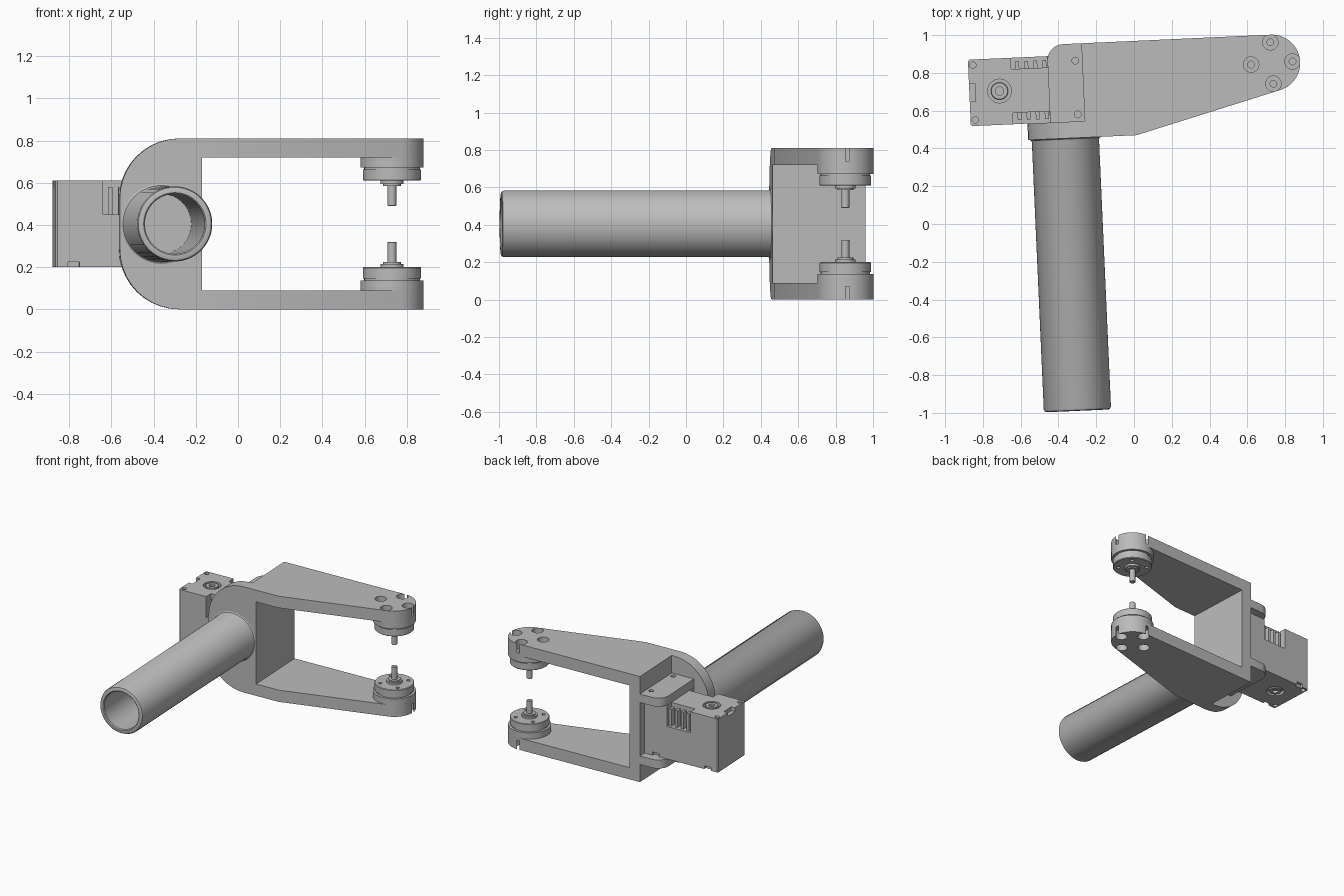
import bpy, bmesh, math
from mathutils import Matrix, Vector

if "Cube" in bpy.data.objects:
    bpy.data.objects.remove(bpy.data.objects["Cube"])

# The model is built in a straight frame (u, v, z), then turned slightly about z.
TILT = math.radians(2.55)
H = 0.81                       # total height; most parts mirror about H / 2
WEB, FRONT, BACK, STEP = -0.236, 0.469, 0.968, 0.556
TIP = (0.767, 0.819)

grey = bpy.data.materials.new("mid grey")
grey.diffuse_color = (0.5, 0.5, 0.5, 1)
grey.use_nodes = True
grey.node_tree.nodes["Principled BSDF"].inputs["Base Color"].default_value = grey.diffuse_color


def finish(name, bm):
    bmesh.ops.remove_doubles(bm, verts=bm.verts, dist=1e-5)
    bmesh.ops.recalc_face_normals(bm, faces=bm.faces)
    mesh = bpy.data.meshes.new(name)
    bm.to_mesh(mesh)
    bm.free()
    obj = bpy.data.objects.new(name, mesh)
    bpy.context.collection.objects.link(obj)
    return obj


def prism(name, pts, lo, hi, axis="z"):
    """Extrude an outline along z (u, v points) or along v (u, z points)."""
    bm = bmesh.new()
    place = (lambda a, b: (a, b, lo)) if axis == "z" else (lambda a, b: (a, lo, b))
    face = bm.faces.new([bm.verts.new(place(*p)) for p in pts])
    new = bmesh.ops.extrude_face_region(bm, geom=[face])["geom"]
    shift = Vector((0, 0, hi - lo) if axis == "z" else (0, hi - lo, 0))
    bmesh.ops.translate(bm, vec=shift, verts=[g for g in new if isinstance(g, bmesh.types.BMVert)])
    return finish(name, bm)


def box(name, u0, u1, v0, v1, z0, z1):
    return prism(name, [(u0, v0), (u1, v0), (u1, v1), (u0, v1)], z0, z1)


def lathe(name, profile, matrix=Matrix(), segs=48):
    """Spin an (r, z) profile about z, then place it."""
    bm = bmesh.new()
    vs = [bm.verts.new((r, 0, z)) for r, z in profile]
    es = [bm.edges.new(p) for p in zip(vs, vs[1:])]
    bmesh.ops.spin(bm, geom=vs + es, cent=(0, 0, 0), axis=(0, 0, 1),
                   angle=math.tau, steps=segs, use_duplicate=False)
    bm.transform(matrix)
    return finish(name, bm)


def rod(r, u, v, z0, z1):
    return lathe("cutter", [(0, z0), (r, z0), (r, z1), (0, z1)], Matrix.Translation((u, v, 0)), 24)


def combine(target, others, op="DIFFERENCE"):
    for other in others:
        other.hide_render = True
        mod = target.modifiers.new("bool", "BOOLEAN")
        mod.operation, mod.object, mod.solver = op, other, "EXACT"
        bpy.context.view_layer.objects.active = target
        bpy.ops.object.modifier_apply(modifier=mod.name)
        bpy.data.objects.remove(other)


def arc(cx, cy, r, a0, a1, n):
    return [(cx + r * math.cos(math.radians(a0 + (a1 - a0) * i / n)),
             cy + r * math.sin(math.radians(a0 + (a1 - a0) * i / n))) for i in range(n + 1)]


def both(z0, z1):
    """A height range and its mirror image."""
    return [(z0, z1), (H - z1, H - z0)]


# Fork: tapered arms joined by a web
outline = [(WEB, BACK), (WEB, FRONT), (0.034, FRONT)] + arc(*TIP, 0.15, -75.3, 90, 24)
fork = prism("fork_frame", outline, 0, H)
combine(fork, [box("cutter", -0.149, 1.2, 0.2, 1.3, 0.09, 0.72)])

# Rounded flange behind the handle, and the two lugs that hold the motor
flange = prism("flange", [(WEB + 0.03, 0), (WEB + 0.03, H)] + arc(-0.255, H - 0.285, 0.285, 90, 180, 10)
               + arc(-0.255, 0.285, 0.285, 180, 270, 10), FRONT, STEP, "v")
lug_pts = [(WEB + 0.03, BACK), (WEB + 0.03, STEP - 0.03), (-0.419, STEP - 0.03)]
lug_pts += arc(-0.334, BACK - 0.085, 0.085, 180, 90, 8)
lugs = [prism("lug", lug_pts, z0, z1) for z0, z1 in both(0.135, 0.2)]
combine(fork, [flange] + lugs, "UNION")

# Lug screw holes, and counterbored holes at the arm tips
cutters = [rod(0.018, -0.272, v, z0, z1) for v in (0.593, 0.878) for z0, z1 in both(0.1345, 0.2005)]
for k in range(4):
    a = k * math.pi / 2 + 0.03
    u, v = TIP[0] + 0.11 * math.cos(a), TIP[1] + 0.11 * math.sin(a)
    for r, z0, z1 in ((0.041, -0.02, 0.07), (0.018, 0.06, 0.1)):
        cutters += [rod(r, u, v, *zz) for zz in both(z0, z1)]
combine(fork, cutters)

# Tip collar, round motor and shaft on each arm
for side in ("lower", "upper"):
    m = Matrix.Translation((*TIP, 0))
    if side == "upper":
        m = Matrix.Translation((*TIP, H)) @ Matrix.Diagonal((1, 1, -1, 1))
    lathe(side + "_tip_collar", [(0, 0.09), (0.15, 0.09), (0.15, 0.137), (0, 0.137)], m)
    disc = lathe(side + "_round_motor", [(0, 0.137), (0.132, 0.137), (0.132, 0.147), (0.138, 0.147),
                                         (0.138, 0.196), (0.134, 0.2), (0, 0.2)], m)
    z0, z1 = both(0.18, 0.22)[side == "upper"]
    combine(disc, [rod(0.013, TIP[0] + 0.1 * math.cos(a), TIP[1] + 0.1 * math.sin(a), z0, z1)
                   for a in (0.8, 2.37, 3.94, 5.51)])
    lathe(side + "_shaft", [(0, 0.2), (0.055, 0.2), (0.055, 0.215), (0.042, 0.215), (0.042, 0.225),
                            (0.021, 0.225), (0.021, 0.318), (0.019, 0.32), (0, 0.32)], m, 32)

# Hollow handle tube
L = 1.444
lathe("handle_tube", [(0, 0), (0.19, 0), (0.182, 0.004), (0.178, 0.012), (0.178, L - 0.015),
                      (0.173, L - 0.004), (0.163, L), (0.148, L), (0.142, L - 0.006),
                      (0.142, 0.01), (0, 0.01)],
      Matrix.Translation((-0.343, FRONT, 0.405)) @ Matrix.Rotation(math.pi / 2, 4, "X"), 64)

# Box motor with connector pockets, screw holes, horn recesses and small notches
V0, V1 = STEP, 0.908
motor = prism("box_motor", [(-0.832, V0), (WEB, V0), (WEB, V1), (-0.832, V1),
                            (-0.84, V1 - 0.008), (-0.84, V0 + 0.008)], 0.2, 0.61)
cutters = [box("cutter", -0.615, -0.42, a, b, 0.45, 0.65) for a, b in ((0.5, V0 + 0.06), (V1 - 0.06, 1))]
cutters.append(box("cutter", -0.9, -0.808, 0.685, 0.78, 0.58, 0.65))
for u in (-0.755, -0.33):
    cutters += [box("cutter", u - 0.027, u + 0.027, a, b, 0.15, 0.225)
                for a, b in ((0.5, V0 + 0.02), (V1 - 0.02, 1))]
for z0, z1 in both(0.15, 0.225):
    cutters += [rod(0.017, -0.815, v, z0, z1) for v in (0.587, 0.878)]
    cutters.append(rod(0.063, -0.68, 0.735, z0, z1))
combine(motor, cutters)

# Connector ribs in the pockets
for i in range(4):
    u = -0.59 + i * 0.048
    box("connector_rib_back", u, u + 0.02, V1 - 0.06, V1 - 0.02, 0.45, 0.58)
    box("connector_rib_front", u, u + 0.02, V0 + 0.02, V0 + 0.06, 0.45, 0.58)

# Output horns at both ends of the motor
for side, z, d in (("upper", 0.585, 1), ("lower", 0.225, -1)):
    lathe(side + "_horn", [(0, z), (0.046, z), (0.046, z + d * 0.022), (0.043, z + d * 0.025),
                           (0.022, z + d * 0.025), (0.022, z + d * 0.008), (0, z + d * 0.008)],
          Matrix.Translation((-0.68, 0.735, 0)), 32)

# Turn everything into place, colour and shade
turn = Matrix.Rotation(TILT, 4, "Z")
bpy.ops.object.select_all(action="DESELECT")
for obj in bpy.context.scene.objects:
    obj.data.transform(turn)
    obj.data.materials.clear()
    obj.data.materials.append(grey)
    obj.select_set(True)
    bpy.context.view_layer.objects.active = obj
bpy.ops.object.shade_smooth_by_angle(angle=math.radians(30))
